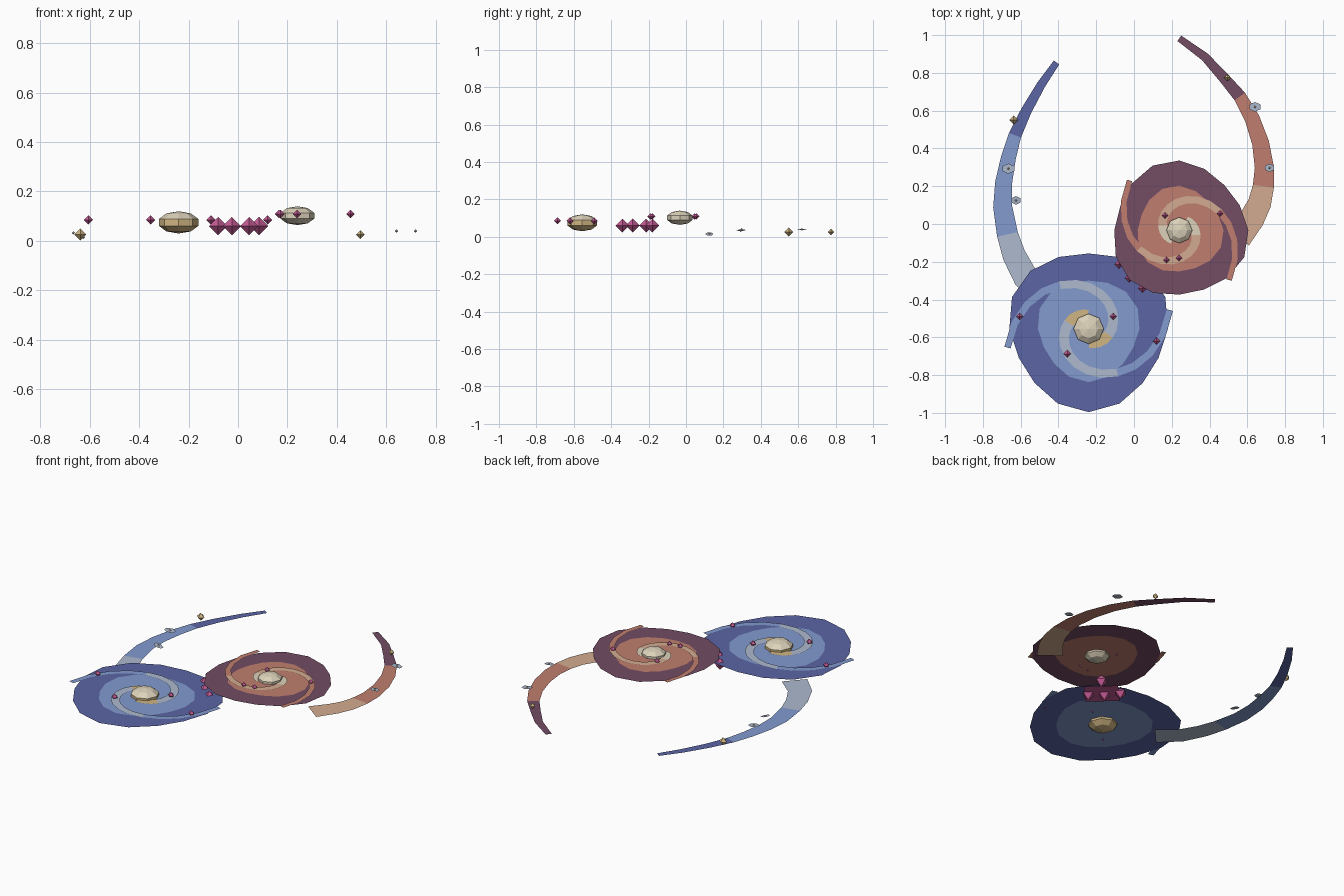
import bpy, bmesh, math
from mathutils import Vector, Matrix

if "Cube" in bpy.data.objects:
    bpy.data.objects.remove(bpy.data.objects["Cube"], do_unlink=True)


def material(name, code):
    """Flat material from an sRGB hex code."""
    rgb = [int(code[i:i + 2], 16) / 255 for i in (0, 2, 4)]
    lin = [c / 12.92 if c < 0.04 else ((c + 0.055) / 1.055) ** 2.4 for c in rgb]
    m = bpy.data.materials.new(name)
    m.use_nodes = True
    m.diffuse_color = (*lin, 1)
    bsdf = m.node_tree.nodes["Principled BSDF"]
    bsdf.inputs["Base Color"].default_value = (*lin, 1)
    bsdf.inputs["Roughness"].default_value = 0.9
    return m


INDIGO = material("indigo", "5B65A5")
BLUE = material("sky blue", "829BCF")
SILVER = material("silver blue", "AEBACE")
PLUM = material("plum", "734C64")
SALMON = material("salmon", "C07E6F")
BEIGE = material("beige", "D2AB90")
GOLD = material("gold", "CFB582")
CREAM = material("cream", "DCD2BA")
PINK = material("pink", "C65C96")


def finish(name, bm, mats):
    mesh = bpy.data.meshes.new(name)
    bm.to_mesh(mesh)
    bm.free()
    for m in mats:
        mesh.materials.append(m)
    ob = bpy.data.objects.new(name, mesh)
    bpy.context.collection.objects.link(ob)
    return ob


def ribbon(name, path, widths, z, mats, breaks):
    """Flat strip along a path; the material steps up at each break index."""
    bm = bmesh.new()
    path = [Vector((*p, z)) for p in path]
    rows = []
    for i, p in enumerate(path):
        d = path[min(i + 1, len(path) - 1)] - path[max(i - 1, 0)]
        side = Vector((-d.y, d.x, 0)).normalized() * widths[i] / 2
        rows.append([bm.verts.new(p + side), bm.verts.new(p - side)])
    for i, (a, b) in enumerate(zip(rows, rows[1:])):
        f = bm.faces.new((a[0], a[1], b[1], b[0]))
        f.material_index = sum(i >= k for k in breaks)
    bmesh.ops.recalc_face_normals(bm, faces=bm.faces)
    if bm.faces[:][0].normal.z < 0:
        bmesh.ops.reverse_faces(bm, faces=bm.faces)
    return finish(name, bm, mats)


def disc(name, centre, radius, phase, mats):
    """Slightly wavy 16-sided disc with a lighter inner zone."""
    bm = bmesh.new()
    rings = []
    for scale in (0.64, 1):
        ring = []
        for i in range(16):
            a = math.tau * i / 16
            r = scale * radius * (1 + 0.05 * math.sin(3 * a + phase))
            ring.append(bm.verts.new(centre + Vector((r * math.cos(a), r * math.sin(a), 0))))
        rings.append(ring)
    bm.faces.new(rings[0])
    for i in range(16):
        j = (i + 1) % 16
        f = bm.faces.new((rings[0][i], rings[1][i], rings[1][j], rings[0][j]))
        f.material_index = 1
    finish(name, bm, mats)


def bulge(name, centre, radius, height, lower):
    """Flattened eight-sided core, cream above and a second colour below."""
    bm = bmesh.new()
    bmesh.ops.create_uvsphere(bm, u_segments=8, v_segments=5, radius=1)
    bm.normal_update()
    for f in bm.faces:
        f.material_index = int(f.normal.z < 0.2)
    bm.transform(Matrix.Translation(centre) @ Matrix.Diagonal((radius, radius, height, 1)))
    finish(name, bm, [CREAM, lower])


def gem(name, place, radius, mat):
    """Octahedron."""
    bm = bmesh.new()
    tips = [bm.verts.new(Vector(place) + Vector((0, 0, s * radius))) for s in (1, -1)]
    belt = [bm.verts.new(Vector(place) + radius * Vector((math.cos(a), math.sin(a), 0)))
            for a in (math.pi / 2 * k for k in range(4))]
    for k in range(4):
        a, b = belt[k], belt[(k + 1) % 4]
        bm.faces.new((a, b, tips[0]))
        bm.faces.new((b, a, tips[1]))
    finish(name, bm, [mat])


def galaxy(label, centre, radius, phase, end, spin, zones, arm_mats, core):
    """Disc, core and two logarithmic spiral arms."""
    centre = Vector(centre)
    disc(label + "_disc", centre, radius, phase, zones)
    bulge(label + "_core", centre + Vector((0, 0, 0.002)), *core)
    steps, turn = 16, math.radians(279)
    for arm in range(2):
        path, widths = [], []
        for i in range(steps + 1):
            t = i / steps
            a = math.radians(end + 180 * arm) - spin * turn * (1 - t)
            r = 1.05 * radius * math.exp(-0.382 * turn * (1 - t))
            path.append((centre.x + r * math.cos(a), centre.y + r * math.sin(a)))
            widths.append(radius * (0.15 - 0.07 * t))
        ribbon(f"{label}_arm_{arm + 1}", path, widths, centre.z + 0.004, arm_mats, (4, 12))


galaxy("blue_galaxy", (-0.24, -0.555, 0.073), 0.42, 0, 13, 1,
       [BLUE, INDIGO], [GOLD, SILVER, BLUE], (0.084, 0.045, GOLD))
galaxy("red_galaxy", (0.24, -0.033, 0.1), 0.355, 2.5, 135, -1,
       [SALMON, PLUM], [CREAM, BEIGE, SALMON], (0.072, 0.038, CREAM))

# Long curved tails lying under the discs
blue_path = [(-.47, -.376), (-.575, -.28), (-.635, -.165), (-.67, -.055), (-.695, .09), (-.69, .22),
             (-.665, .35), (-.63, .47), (-.57, .6), (-.49, .74), (-.41, .855)]
red_path = [(.55, -.07), (.625, .03), (.665, .11), (.685, .2), (.69, .3), (.67, .43),
            (.625, .56), (.56, .675), (.475, .775), (.375, .885), (.24, .983)]
taper = [0.145 - 0.011 * i for i in range(11)]
ribbon("blue_tail", blue_path, taper, 0, [SILVER, BLUE, INDIGO], (3, 7))
ribbon("red_tail", red_path, taper, 0, [BEIGE, SALMON, PLUM], (3, 7))

# Bridge plate and its large crystals
ribbon("bridge", [(-.065, -.35), (.05, -.225)], [0.19, 0.19], 0.06, [PINK], ())
for x, y in ((-.08, -.213), (-.025, -.285), (.045, -.34), (.085, -.18)):
    gem("bridge_crystal", (x, y, 0.06), 0.037, PINK)

# Small crystals along the arms
for x, y in ((-.605, -.49), (-.11, -.49), (-.353, -.687), (.12, -.62)):
    gem("blue_arm_crystal", (x, y, 0.085), 0.019, PINK)
for x, y in ((.165, .045), (.455, .055), (.172, -.19), (.238, -.18)):
    gem("red_arm_crystal", (x, y, 0.109), 0.017, PINK)

# Gold crystals and little discs on the tails
gem("blue_tail_crystal", (-.637, .55, 0.026), 0.024, GOLD)
gem("red_tail_crystal", (.495, .775, 0.026), 0.018, GOLD)
for x, y, z, tilt, size in ((-.665, .293, .033, 0.08, .036), (-.625, .125, .015, 0.3, .03),
                            (.64, .62, .04, 0.08, .034), (.718, .297, .04, 0.05, .028)):
    bm = bmesh.new()
    bmesh.ops.create_circle(bm, cap_ends=True, segments=6, radius=size)
    bm.transform(Matrix.Translation((x, y, z)) @ Matrix.Rotation(tilt, 4, "Y")
                 @ Matrix.Diagonal((1, 0.75, 1, 1)))
    finish("dwarf_disc", bm, [SILVER])
    gem("dwarf_core", (x, y, z), 0.007, CREAM)
